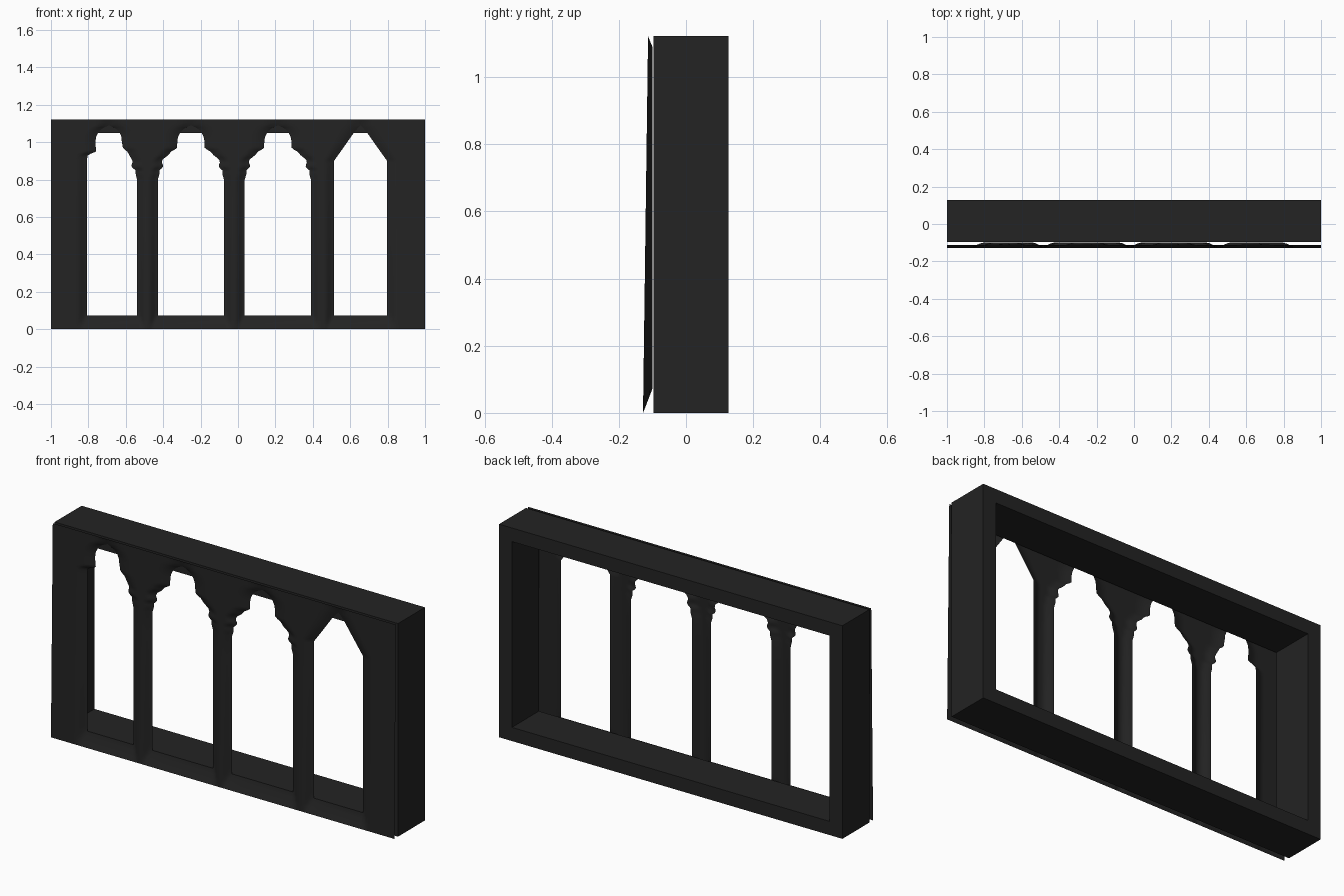
import bpy, bmesh

if "Cube" in bpy.data.objects:
    bpy.data.objects.remove(bpy.data.objects["Cube"])

mat = bpy.data.materials.new("dark charcoal")
mat.diffuse_color = (0.017, 0.017, 0.017, 1)
mat.use_nodes = True
mat.node_tree.nodes["Principled BSDF"].inputs["Base Color"].default_value = mat.diffuse_color


def make_object(name, bm):
    me = bpy.data.meshes.new(name)
    bm.to_mesh(me)
    bm.free()
    me.materials.append(mat)
    ob = bpy.data.objects.new(name, me)
    bpy.context.collection.objects.link(ob)
    return ob


H = 1.122

# Hollow rectangular frame behind the tracery
bm = bmesh.new()
tx, tz = 0.075, 0.072
rings = []
for y in (-0.097, 0.127):
    outer = [(-1, 0), (1, 0), (1, H), (-1, H)]
    inner = [(-1 + tx, tz), (1 - tx, tz), (1 - tx, H - tz), (-1 + tx, H - tz)]
    rings.append([[bm.verts.new((x, y, z)) for x, z in loop] for loop in (outer, inner)])
(fo, fi), (bo, bi) = rings
for a, b in ((fo, fi), (fi, bi), (bi, bo), (bo, fo)):
    for i in range(4):
        j = (i + 1) % 4
        bm.faces.new((a[i], a[j], b[j], b[i]))
bmesh.ops.recalc_face_normals(bm, faces=bm.faces)
make_object("window_frame", bm)


# Opening outlines: (height, half width) from the centre of each arch
SILL, APEX = 0.072, 1.09
trefoil = [(0.80, .177), (0.83, .168), (0.85, .168), (0.865, .15), (0.875, .148), (0.895, .157),
           (0.91, .148), (0.93, .122), (0.95, .105), (0.967, .074), (1.01, .072),
           (1.03, .068), (1.05, .058), (1.075, .035), (1.09, 0)]
first_left = [(0.91, .117), (0.935, .112), (0.947, .068), (1.0, .073), (1.03, .068),
              (1.05, .058), (1.075, .035), (1.09, 0)]
first_right = [(0.80, .15), (0.83, .143), (0.85, .143), (0.865, .123), (0.875, .119), (0.895, .128),
               (0.92, .115), (0.95, .098), (0.967, .075), (1.01, .068),
               (1.03, .066), (1.05, .058), (1.075, .035), (1.09, 0)]
lancet = [(0.90, .142), (0.97, .092), (1.05, .036), (1.075, .015), (1.09, 0)]
openings = [(-0.69, first_left, first_right), (-0.252, trefoil, trefoil),
            (0.213, trefoil, trefoil), (0.655, lancet, lancet)]


def half_width(table, z):
    if z <= table[0][0]:
        return table[0][1]
    for (z0, w0), (z1, w1) in zip(table, table[1:]):
        if z <= z1:
            return w0 + (w1 - w0) * (z - z0) / (z1 - z0)
    return 0.0


# Thin relief sheet: five piers that swell forward away from the openings
rows = [0, 0.024, 0.048, SILL] + [0.1 * i for i in range(1, 9)]
rows += [0.80 + 0.01 * i for i in range(1, 30)] + [1.105, H]
N = 12
BACK = -0.100


def point(x, z, edge):
    front = -0.128 + 0.015 * z / H
    t = min(1, edge / 0.05)
    t = t * t * (3 - 2 * t)
    if z < SILL:
        t = max(t, 1 - z / SILL)          # sloping sill
    if z > APEX:
        t = max(t, (z - APEX) / (H - APEX))  # top lip
    return (x, front * t + BACK * (1 - t), z)


bm = bmesh.new()
grid = []
for z in rows:
    cuts = []
    for c, lt, rt in openings:
        cuts.append((c - half_width(lt, z), c + half_width(rt, z)))
    row = []
    for p in range(5):
        a = cuts[p - 1][1] if p > 0 else -1.0
        b = cuts[p][0] if p < 4 else 1.0
        pier = []
        for i in range(N + 1):
            x = a + (b - a) * i / N
            edge = min(x - a if p > 0 else 9, b - x if p < 4 else 9)
            pier.append(bm.verts.new(point(x, z, edge)))
        row.append(pier)
    grid.append(row)
for k in range(len(rows) - 1):
    lo, hi = grid[k], grid[k + 1]
    for p in range(5):
        for i in range(N):
            bm.faces.new((lo[p][i], lo[p][i + 1], hi[p][i + 1], hi[p][i]))
        if p < 4 and rows[k + 1] <= SILL:   # sill strip under each opening
            bm.faces.new((lo[p][N], lo[p + 1][0], hi[p + 1][0], hi[p][N]))
bmesh.ops.remove_doubles(bm, verts=bm.verts, dist=0.0003)
for f in bm.faces:
    f.smooth = True
make_object("arched_tracery_front", bm)
